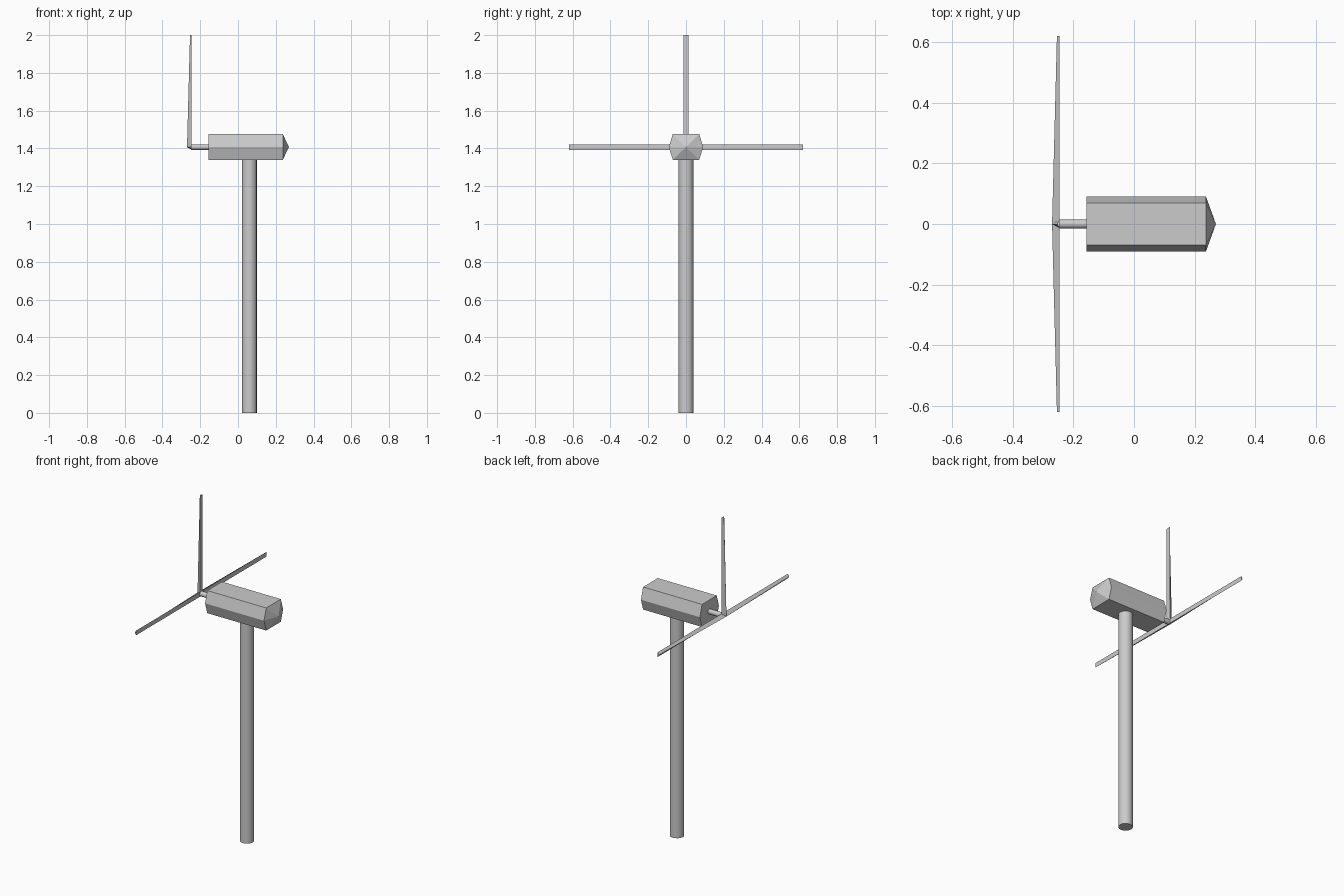
import bpy, math
from mathutils import Matrix

cube = bpy.data.objects.get("Cube")
if cube:
    bpy.data.objects.remove(cube, do_unlink=True)

HUB_Z = 1.407

grey = bpy.data.materials.new("light_grey")
grey.use_nodes = True
colour = (0.6, 0.6, 0.6, 1)
grey.diffuse_color = colour
grey.node_tree.nodes["Principled BSDF"].inputs["Base Color"].default_value = colour


def make(name, verts, faces):
    mesh = bpy.data.meshes.new(name)
    mesh.from_pydata(verts, [], faces)
    mesh.materials.append(grey)
    obj = bpy.data.objects.new(name, mesh)
    bpy.context.collection.objects.link(obj)
    return obj


def cylinder(name, radius, length, sides, location, rotation=(0, 0, 0)):
    bpy.ops.mesh.primitive_cylinder_add(vertices=sides, radius=radius, depth=length,
                                        location=location, rotation=rotation)
    obj = bpy.context.object
    obj.name = name
    obj.data.materials.append(grey)
    bpy.ops.object.shade_smooth_by_angle(angle=math.radians(35))
    return obj


# Tower, ending just inside the housing
cylinder("tower", 0.04, 1.36, 16, (0.06, 0, 0.68))

# Rotor shaft along x
cylinder("rotor_shaft", 0.015, 0.11, 12, (-0.195, 0, HUB_Z), (0, math.pi / 2, 0))

# Six-sided housing with a pointed end
profile = [(0.091, 0), (0.07, 0.069), (-0.07, 0.069),
           (-0.091, 0), (-0.07, -0.067), (0.07, -0.067)]
n = len(profile)
verts = [(x, y, HUB_Z + z) for x in (-0.156, 0.237) for y, z in profile]
verts.append((0.27, 0, HUB_Z))
faces = [tuple(reversed(range(n)))]
for i in range(n):
    j = (i + 1) % n
    faces.append((i, j, n + j, n + i))
    faces.append((n + i, n + j, 2 * n))
make("housing", verts, faces)

# Three tapered blades: flat at the back, ridged at the front
BACK, HALF = -0.245, 0.014
for name, angle, length in (("top_blade", 0, 2 - HUB_Z),
                            ("front_blade", 90, 0.62),
                            ("back_blade", -90, 0.62)):
    verts = [(x, y, z) for z, ridge in ((0, -0.27), (length, -0.254))
             for x, y in ((BACK, -HALF), (BACK, HALF), (ridge, 0))]
    blade = make(name, verts, [(0, 2, 1), (3, 4, 5), (0, 1, 4, 3), (1, 2, 5, 4), (2, 0, 3, 5)])
    blade.data.transform(Matrix.Translation((0, 0, HUB_Z)) @
                         Matrix.Rotation(math.radians(angle), 4, 'X'))
